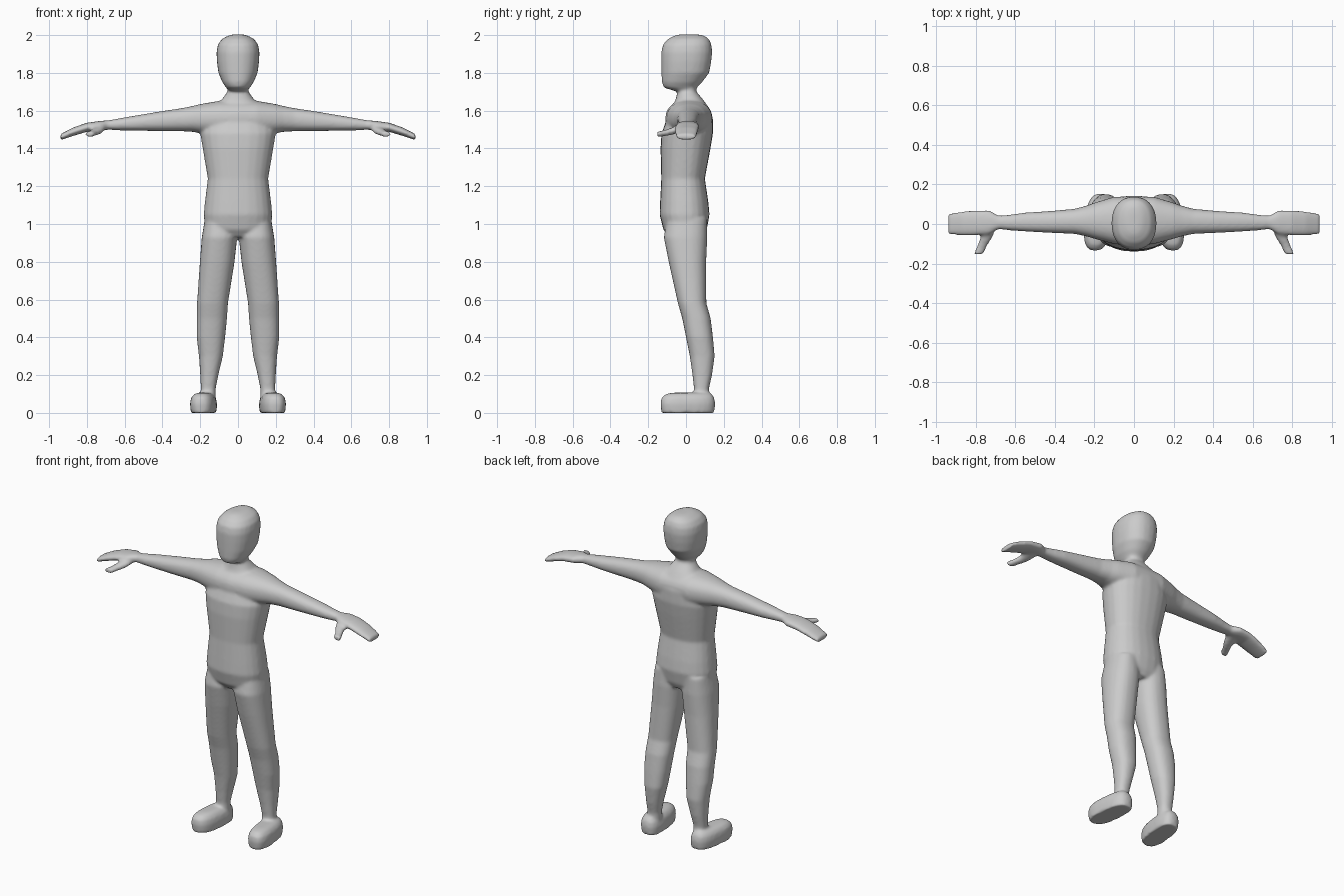
import bpy, bmesh
from math import cos, sin, tau, copysign

bm = bmesh.new()


def spow(v, p):
    return copysign(abs(v) ** p, v)


def loft(axis, rings, side=1, power=2.3, shear=0.0, n=24):
    """Closed skin through rings (t, a_lo, a_hi, b_lo, b_hi) along an axis.
    Axis z: a=x, b=y.  Axis x: a=y, b=z.  Axis y: a=x, b=z."""
    loops = []
    for t, a0, a1, b0, b1 in rings:
        loop = []
        for i in range(n):
            ang = tau * i / n
            a = (a0 + a1) / 2 + (a1 - a0) / 2 * spow(cos(ang), 2 / power)
            b = (b0 + b1) / 2 + (b1 - b0) / 2 * spow(sin(ang), 2 / power)
            x, y, z = {'z': (a, b, t), 'x': (t, a, b), 'y': (a, t, b)}[axis]
            loop.append(bm.verts.new((side * (x + shear * y), y, z)))
        loops.append(loop)
    faces = [bm.faces.new((p[i], p[(i + 1) % n], q[(i + 1) % n], q[i]))
             for p, q in zip(loops, loops[1:]) for i in range(n)]
    faces += [bm.faces.new(loops[0]), bm.faces.new(loops[-1])]
    bmesh.ops.recalc_face_normals(bm, faces=faces)


# Torso and neck: z, half width, front, back
torso = [(0.93, .10, -.09, .09), (0.97, .175, -.12, .11), (1.05, .182, -.14, .125),
         (1.12, .175, -.137, .118), (1.24, .16, -.131, .10), (1.40, .187, -.135, .13),
         (1.48, .20, -.13, .143), (1.56, .18, -.10, .143), (1.62, .135, -.072, .118),
         (1.66, .085, -.055, .09), (1.70, .056, -.045, .055), (1.76, .056, -.045, .055)]
loft('z', [(z, -w, w, f, b) for z, w, f, b in torso])

# Head: z, half width, front, back
head = [(1.70, .045, -.045, .05), (1.722, .063, -.118, .058), (1.75, .083, -.128, .085),
        (1.80, .104, -.13, .123), (1.86, .112, -.131, .134), (1.91, .114, -.131, .139),
        (1.95, .107, -.122, .135), (1.98, .085, -.095, .122), (1.998, .05, -.06, .095),
        (2.004, .025, -.03, .06)]
loft('z', [(z, -w, w, f, b) for z, w, f, b in head], power=2.25)

for s in (1, -1):
    # Arm and mitten hand
    loft('x', [(0, -.11, .14, 1.46, 1.655), (.10, -.102, .138, 1.465, 1.652),
               (.20, -.075, .108, 1.48, 1.635), (.24, -.063, .093, 1.488, 1.625),
               (.30, -.05, .077, 1.491, 1.613), (.42, -.045, .066, 1.492, 1.595),
               (.55, -.038, .058, 1.494, 1.573), (.63, -.032, .047, 1.496, 1.559),
               (.685, -.026, .042, 1.499, 1.549), (.73, -.052, .07, 1.495, 1.546),
               (.80, -.058, .07, 1.488, 1.536), (.87, -.058, .064, 1.467, 1.512),
               (.94, -.054, .054, 1.444, 1.476)], s)
    # Thumb
    loft('y', [(.0, .69, .78, 1.495, 1.54), (-.07, .717, .777, 1.473, 1.512),
               (-.11, .743, .793, 1.465, 1.498), (-.152, .762, .812, 1.46, 1.49)], s)
    # Leg
    loft('z', [(1.03, .02, .175, -.10, .11), (.93, .004, .192, -.118, .113),
               (.80, .018, .202, -.092, .107), (.58, .053, .217, -.043, .108),
               (.50, .058, .219, -.02, .131), (.40, .068, .219, .0, .143),
               (.30, .08, .207, .02, .152), (.20, .104, .2, .034, .138),
               (.13, .118, .197, .042, .122), (.05, .118, .197, .04, .12)], s)
    # Foot
    loft('z', [(0, .118, .247, -.13, .15), (.05, .115, .252, -.136, .155),
               (.08, .122, .246, -.13, .15), (.1, .138, .23, -.108, .137),
               (.107, .155, .21, -.07, .125)], s, power=2.7, shear=-.1)

mesh = bpy.data.meshes.new("figure_body")
bm.to_mesh(mesh)
bm.free()
body = bpy.data.objects.new("figure_body", mesh)
bpy.context.collection.objects.link(body)

# Fuse the limbs into one skin, then soften the joins
fuse = body.modifiers.new("fuse", 'REMESH')
fuse.mode = 'VOXEL'
fuse.voxel_size = 0.008
fuse.use_smooth_shade = True
soften = body.modifiers.new("soften", 'SMOOTH')
soften.factor = 0.5
soften.iterations = 10
